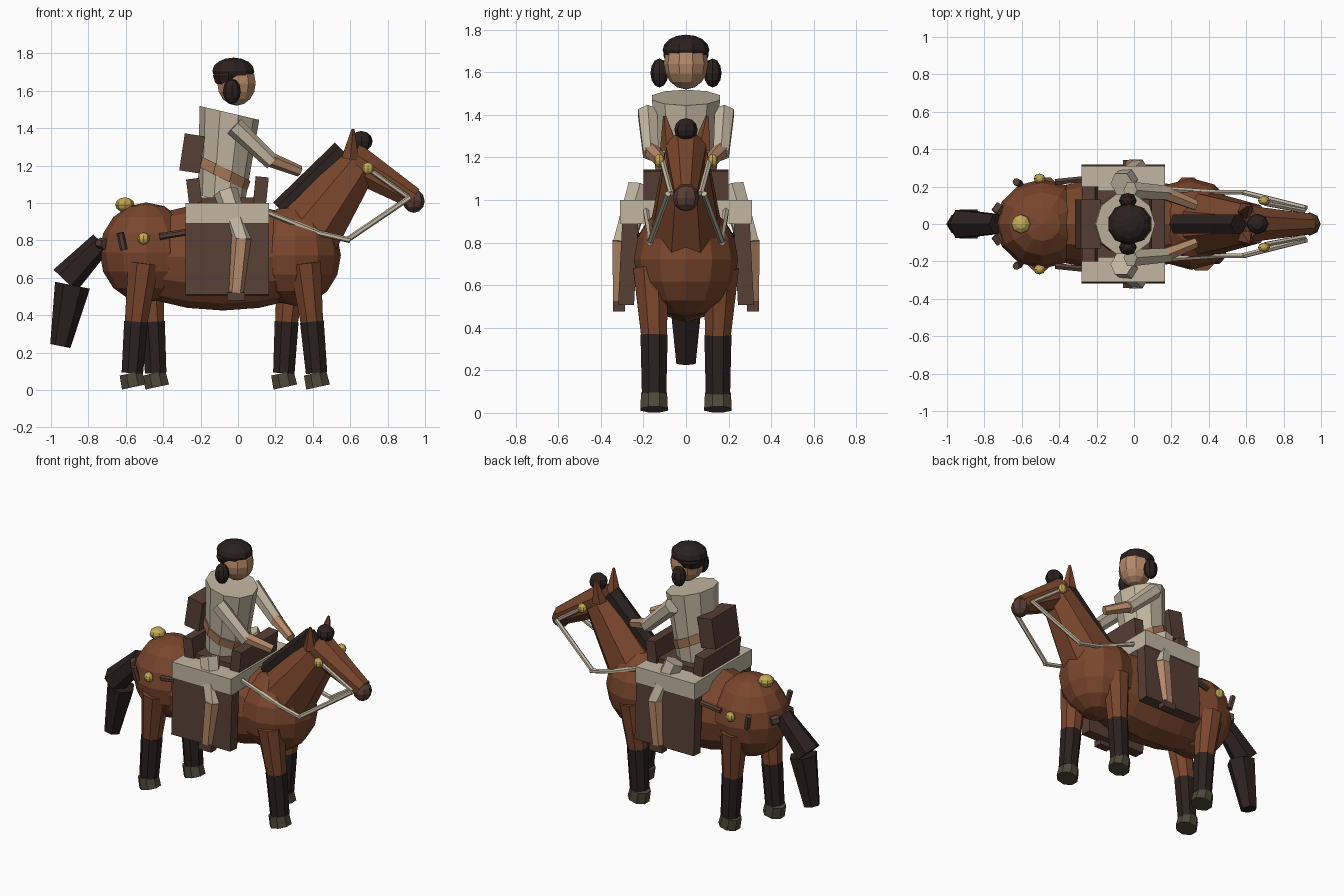
import bpy, bmesh, math
from mathutils import Vector, Matrix

if "Cube" in bpy.data.objects:
    bpy.data.objects.remove(bpy.data.objects["Cube"])


def material(name, r, g, b):
    m = bpy.data.materials.new(name)
    m.use_nodes = True
    m.diffuse_color = (r, g, b, 1)
    m.node_tree.nodes["Principled BSDF"].inputs["Base Color"].default_value = (r, g, b, 1)
    return m


coat = material("chestnut coat", 0.195, 0.062, 0.026)
dark = material("dark hair", 0.024, 0.015, 0.014)
hoof_grey = material("hoof grey", 0.075, 0.066, 0.042)
leather = material("brown leather", 0.095, 0.05, 0.036)
cloth = material("cream cloth", 0.54, 0.47, 0.36)
skin = material("tan skin", 0.46, 0.25, 0.14)
belt_tan = material("belt tan", 0.38, 0.19, 0.10)
gold = material("gold", 0.56, 0.40, 0.09)


def finish(name, bm, mat):
    bmesh.ops.recalc_face_normals(bm, faces=bm.faces)
    mesh = bpy.data.meshes.new(name)
    bm.to_mesh(mesh)
    bm.free()
    mesh.materials.append(mat)
    ob = bpy.data.objects.new(name, mesh)
    bpy.context.scene.collection.objects.link(ob)
    return ob


def ball(name, loc, size, mat, u=10, v=8, turn=0):
    """Low-poly ellipsoid; turn tips its poles about y."""
    bm = bmesh.new()
    bmesh.ops.create_uvsphere(bm, u_segments=u, v_segments=v, radius=1)
    bm.transform(Matrix.Rotation(turn, 4, 'Y'))
    bm.transform(Matrix.Translation(loc) @ Matrix.Diagonal((*size, 1)))
    return finish(name, bm, mat)


def limb(name, a, b, r1, r2, mat, sides=8, wide=1.0):
    """Tapered prism from a to b; wide scales it sideways (y)."""
    a, b = Vector(a), Vector(b)
    z = (b - a).normalized()
    y = Vector((0, 1, 0))
    y = (y - z * y.dot(z)).normalized()
    x = y.cross(z)
    basis = Matrix((x, y * wide, z)).transposed().to_4x4()
    bm = bmesh.new()
    bmesh.ops.create_cone(bm, cap_ends=True, segments=sides, radius1=r1,
                          radius2=r2, depth=(b - a).length)
    bm.transform(Matrix.Rotation(math.pi / sides, 4, 'Z'))
    bm.transform(Matrix.Translation((a + b) / 2) @ basis)
    return finish(name, bm, mat)


def box(name, loc, size, mat, tilt=0, roll=0):
    bm = bmesh.new()
    bmesh.ops.create_cube(bm, size=1)
    bm.transform(Matrix.Translation(loc) @ Matrix.Rotation(roll, 4, 'X')
                 @ Matrix.Rotation(tilt, 4, 'Y') @ Matrix.Diagonal((*size, 1)))
    return finish(name, bm, mat)


# Horse trunk, neck and head
ball("barrel", (-0.08, 0, 0.71), (0.62, 0.24, 0.285), coat, 12, 10, math.pi / 2)
ball("rump", (-0.49, 0, 0.735), (0.25, 0.24, 0.268), coat, 12, 8)
ball("chest", (0.305, 0, 0.72), (0.245, 0.245, 0.27), coat, 12, 8)
limb("neck", (0.36, 0, 0.82), (0.64, 0, 1.20), 0.195, 0.115, coat, 8, 0.95)
limb("horse_head", (0.60, 0, 1.23), (0.94, 0, 1.025), 0.11, 0.062, coat, 8, 0.95)
ball("muzzle", (0.94, 0, 1.01), (0.058, 0.062, 0.063), leather, 8, 6)
limb("mane", (0.23, 0, 0.96), (0.56, 0, 1.28), 0.06, 0.06, dark, 6)
ball("forelock", (0.66, 0, 1.33), (0.06, 0.055, 0.055), dark, 8, 6)

# Tail in two pieces
limb("tail_upper", (-0.73, 0, 0.79), (-0.925, 0, 0.585), 0.06, 0.085, dark, 6)
limb("tail_lower", (-0.885, 0, 0.56), (-0.95, 0, 0.235), 0.095, 0.055, dark, 6, 0.95)

# Legs: name, side, top x, knee x, hoof x
legs = [("near_hind", -1, -0.505, -0.545, -0.565), ("far_hind", 1, -0.48, -0.455, -0.44),
        ("near_front", -1, 0.36, 0.395, 0.42), ("far_front", 1, 0.29, 0.26, 0.245)]
for name, s, top, knee, foot in legs:
    limb(name + "_thigh", (top, s * 0.165, 0.68), (knee, s * 0.15, 0.36), 0.09, 0.065, coat)
    limb(name + "_shin", (knee, s * 0.15, 0.365), (foot, s * 0.15, 0.09), 0.069, 0.062, dark)
    limb(name + "_hoof", (foot - 0.008, s * 0.15, 0.09), (foot + 0.008, s * 0.15, 0.016),
         0.066, 0.07, hoof_grey)

# Saddle blanket, seat and pack
box("blanket", (-0.058, 0, 0.945), (0.445, 0.62, 0.11), cloth)
box("seat", (-0.055, 0, 1.01), (0.33, 0.36, 0.04), leather)
box("cantle", (-0.235, 0, 1.065), (0.07, 0.40, 0.13), leather, -0.12)
box("pommel", (0.122, 0, 1.065), (0.07, 0.40, 0.15), leather, 0.1)
box("back_pack", (-0.245, 0, 1.265), (0.11, 0.26, 0.20), leather, 0.15)
ball("crupper_boss", (-0.605, 0, 0.99), (0.052, 0.052, 0.04), gold, 8, 6)

# Rider trunk and head
limb("tunic", (-0.09, 0, 1.0), (-0.046, 0, 1.475), 0.125, 0.16, cloth, 10, 1.05).data.transform(
    Matrix.Translation((0, 0, 1.24)) @ Matrix(((1, 0, 0, 0), (0, 1, 0, 0), (-0.14, 0, 1, 0), (0, 0, 0, 1)))
    @ Matrix.Translation((0, 0, -1.24)))
limb("belt", (-0.09, 0, 1.13), (-0.075, 0, 1.19), 0.142, 0.146, belt_tan, 10, 1.05).data.transform(
    Matrix(((1, 0, 0, 0), (0, 1, 0, 0), (-0.25, 0, 1, -0.02), (0, 0, 0, 1))))
ball("rider_head", (-0.008, 0, 1.64), (0.108, 0.105, 0.12), skin, 10, 8)
ball("hair_cap", (-0.025, 0, 1.705), (0.118, 0.11, 0.072), dark, 10, 8)
ball("hair_back", (-0.05, 0, 1.68), (0.088, 0.107, 0.07), dark, 10, 6)

# Paired parts
for s, side in ((-1, "near_"), (1, "far_")):
    # Horse face, reins and harness
    limb(side + "ear", (0.60, s * 0.075, 1.24), (0.615, s * 0.10, 1.395), 0.048, 0.008, coat, 5)
    ball(side + "bridle_boss", (0.695, s * 0.125, 1.185), (0.032, 0.025, 0.032), gold, 8, 6)
    limb(side + "cheek_strap", (0.70, s * 0.11, 1.18), (0.91, s * 0.07, 1.03), 0.014, 0.014, cloth, 6)
    limb(side + "rein_front", (0.92, s * 0.085, 1.03), (0.58, s * 0.17, 0.80), 0.015, 0.015, cloth, 6)
    limb(side + "rein_back", (0.60, s * 0.17, 0.80), (0.43, s * 0.17, 0.84), 0.015, 0.015, cloth, 6)
    limb(side + "rein_end", (0.43, s * 0.17, 0.84), (0.13, s * 0.19, 0.96), 0.015, 0.015, cloth, 6)
    ball(side + "rump_boss", (-0.505, s * 0.242, 0.81), (0.032, 0.028, 0.032), gold, 8, 6)
    limb(side + "breeching", (-0.42, s * 0.225, 0.82), (-0.27, s * 0.24, 0.845), 0.018, 0.018, leather, 6)
    limb(side + "hip_strap", (-0.61, s * 0.215, 0.75), (-0.63, s * 0.225, 0.84), 0.02, 0.02, leather, 6)
    limb(side + "tail_strap", (-0.71, s * 0.10, 0.78), (-0.74, s * 0.06, 0.785), 0.03, 0.03, leather, 6)
    box(side + "saddle_flap", (-0.058, s * 0.272, 0.70), (0.445, 0.075, 0.385), leather, 0, s * 0.05)
    # Rider limbs and hair bun
    ball(side + "hair_bun", (-0.033, s * 0.125, 1.597), (0.048, 0.042, 0.068), dark, 8, 6)
    limb(side + "upper_arm", (-0.02, s * 0.18, 1.41), (0.185, s * 0.165, 1.215), 0.052, 0.042, cloth, 6)
    limb(side + "forearm", (0.165, s * 0.165, 1.235), (0.33, s * 0.10, 1.17), 0.04, 0.03, skin, 6)
    limb(side + "thigh", (-0.065, s * 0.215, 1.06), (0.025, s * 0.295, 0.79), 0.065, 0.055, cloth, 6)
    limb(side + "shin", (0.018, s * 0.305, 0.81), (-0.01, s * 0.308, 0.52), 0.052, 0.045, skin, 6, 0.9)
    box(side + "boot", (-0.01, s * 0.315, 0.50), (0.095, 0.055, 0.045), leather)
